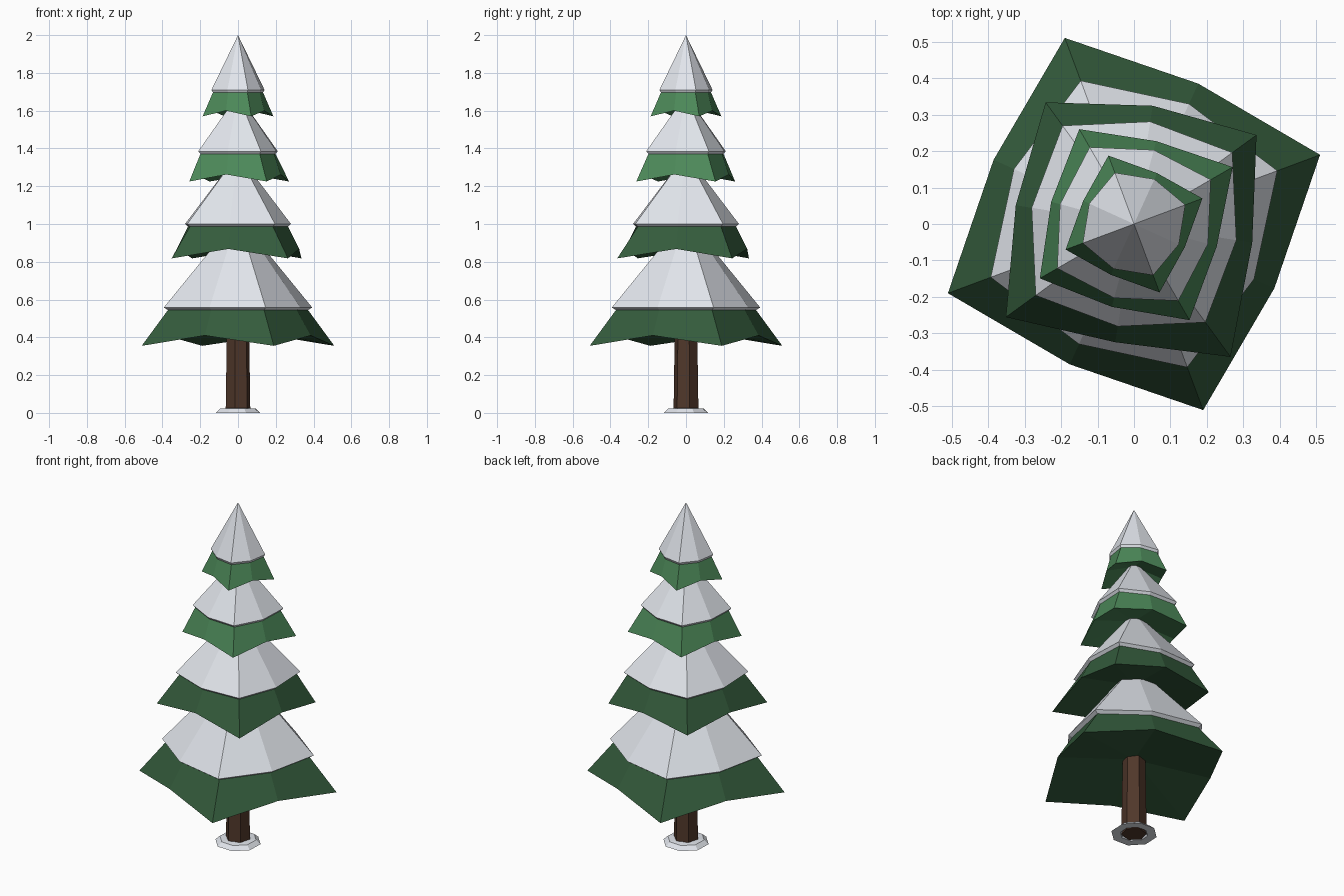
import bpy
from math import cos, sin, radians

if "Cube" in bpy.data.objects:
    bpy.data.objects.remove(bpy.data.objects["Cube"])


def material(name, rgb):
    m = bpy.data.materials.new(name)
    m.diffuse_color = (*rgb, 1)
    m.use_nodes = True
    m.node_tree.nodes["Principled BSDF"].inputs["Base Color"].default_value = m.diffuse_color
    return m


DARK = material("dark_green", (0.034, 0.105, 0.045))
LIGHT = material("light_green", (0.073, 0.25, 0.10))
SNOW = material("snow_white", (0.75, 0.78, 0.83))
BARK = material("bark_brown", (0.08, 0.038, 0.023))


def ring(n, turn, r, z):
    """Ring of n points; r and z are lists cycled around the ring."""
    return [(r[i % len(r)] * cos(radians(turn + 360 * i / n)),
             r[i % len(r)] * sin(radians(turn + 360 * i / n)),
             z[i % len(z)]) for i in range(n)]


def loft(name, rings, mat, bottom=None, top=None, closed=False):
    """Join rings from bottom to top; optional centre points close the ends."""
    n = len(rings[0])
    verts = [p for r in rings for p in r]
    faces = []
    count = len(rings)
    for k in range(count if closed else count - 1):
        a, b = k * n, ((k + 1) % count) * n
        for i in range(n):
            j = (i + 1) % n
            faces.append((a + i, a + j, b + j, b + i))
    if bottom is not None:
        verts.append((0, 0, bottom))
        c = len(verts) - 1
        faces += [(c, (i + 1) % n, i) for i in range(n)]
    if top is not None:
        verts.append((0, 0, top))
        c, a = len(verts) - 1, (count - 1) * n
        faces += [(a + i, a + (i + 1) % n, c) for i in range(n)]
    me = bpy.data.meshes.new(name)
    me.from_pydata(verts, [], faces)
    me.materials.append(mat)
    ob = bpy.data.objects.new(name, me)
    bpy.context.collection.objects.link(ob)
    return ob


# Trunk and the snow ring around its foot
loft("trunk", [ring(6, 16, [0.068], [0]), ring(6, 16, [0.06], [0.52])],
     BARK, bottom=0, top=0.52)
loft("ground_snow", [ring(8, 20, [r], [z]) for r, z in
                     ((0.075, 0.0), (0.125, 0.0), (0.1, 0.022), (0.055, 0.026))],
     SNOW, closed=True)

# Branch tiers: turn, tip radii, notch radius, tip z, notch z,
# snow tip radius, snow notch radius, snow edge z, snow apex z, colour
tiers = [
    (20.4, (0.544,) * 4, 0.423, 0.355, 0.41, 0.419, 0.362, 0.558, 1.04, DARK),
    (36.0, (0.415, 0.412, 0.434, 0.45), 0.328, 0.818, 0.868,
     0.333, 0.284, 1.0, 1.37, DARK),
    (30.0, (0.312, 0.30, 0.298, 0.304), 0.235, 1.225, 1.262,
     0.243, 0.21, 1.385, 1.685, LIGHT),
    (20.5, (0.2,) * 4, 0.153, 1.57, 1.6, 0.15, 0.135, 1.71, 2.0, LIGHT),
]
for k, (turn, tips, notch, zt, zn, st, sn, zs, apex, mat) in enumerate(tiers, 1):
    outline = [r for t in tips for r in (t, notch)]
    under = ring(8, turn, [st * 0.945, sn * 0.945], [zs - 0.014])
    loft(f"branches_{k}", [ring(8, turn, outline, [zt, zn]), under],
         mat, bottom=zn + 0.05)
    loft(f"snow_cap_{k}", [under, ring(8, turn, [st, sn], [zs])], SNOW, top=apex)
